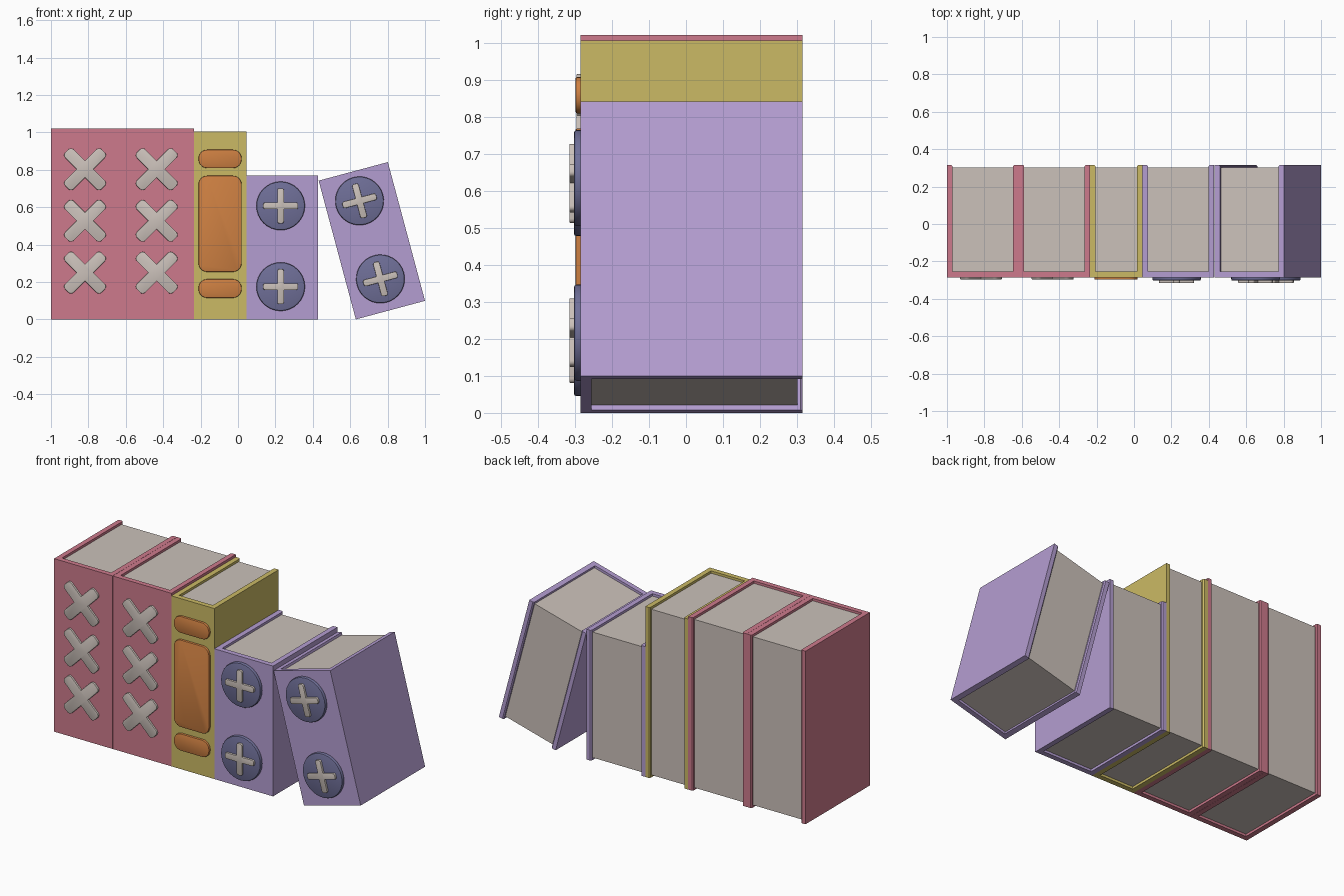
import bpy, bmesh, math
from mathutils import Matrix, Vector

if "Cube" in bpy.data.objects:
    bpy.data.objects.remove(bpy.data.objects["Cube"])


def srgb(r, g, b):
    def lin(c):
        c /= 255
        return c / 12.92 if c <= 0.04045 else ((c + 0.055) / 1.055) ** 2.4
    return (lin(r), lin(g), lin(b), 1)


def material(name, *rgb):
    m = bpy.data.materials.new(name)
    m.diffuse_color = srgb(*rgb)
    m.use_nodes = True
    m.node_tree.nodes["Principled BSDF"].inputs["Base Color"].default_value = m.diffuse_color
    return m


PINK = material("rose cover", 205, 122, 140)
GOLD = material("mustard cover", 203, 186, 101)
LILAC = material("lilac cover", 180, 157, 209)
ORANGE = material("orange label", 206, 128, 66)
SLATE = material("slate disc", 111, 111, 152)
PAPER = material("paper", 203, 193, 186)

FRONT, BACK = -0.285, 0.315    # spine face and rear edge of the covers
T, LIP = 0.03, 0.014           # board thickness, page recess


def prism(name, pts, depth, mat, xf, bevel=0.0, smooth=False):
    """Extrude a flat outline along local +z, bevel the far rim, place with xf."""
    bm = bmesh.new()
    face = bm.faces.new([bm.verts.new((x, y, 0)) for x, y in pts])
    res = bmesh.ops.extrude_face_region(bm, geom=[face], use_keep_orig=True)
    top = [v for v in res["geom"] if isinstance(v, bmesh.types.BMVert)]
    bmesh.ops.translate(bm, verts=top, vec=(0, 0, depth))
    if bevel:
        tops = set(top)
        rim = [e for e in bm.edges if e.verts[0] in tops and e.verts[1] in tops]
        bmesh.ops.bevel(bm, geom=rim, offset=bevel, segments=2, profile=0.5, affect='EDGES')
    bm.transform(xf)
    bmesh.ops.recalc_face_normals(bm, faces=bm.faces)
    me = bpy.data.meshes.new(name)
    bm.to_mesh(me)
    bm.free()
    me.materials.append(mat)
    ob = bpy.data.objects.new(name, me)
    bpy.context.collection.objects.link(ob)
    if smooth:
        bpy.ops.object.select_all(action='DESELECT')
        ob.select_set(True)
        bpy.context.view_layer.objects.active = ob
        bpy.ops.object.shade_smooth_by_angle(angle=math.radians(35))
    return ob


def arc(cx, cy, r, a0, a1, n):
    return [(cx + r * math.cos(math.radians(a0 + (a1 - a0) * i / n)),
             cy + r * math.sin(math.radians(a0 + (a1 - a0) * i / n))) for i in range(n + 1)]


def rounded_rect(hw, hh, r):
    pts = []
    for sx, sy, a in ((1, 1, 0), (-1, 1, 90), (-1, -1, 180), (1, -1, 270)):
        pts += arc(sx * (hw - r), sy * (hh - r), r, a, a + 90, 6)
    return pts


def cross(length, half, r):
    """Plus-shaped outline with rounded arm ends."""
    pts = []
    for q in range(4):
        arm = (arc(length - r, -half + r, r, -90, 0, 4) + arc(length - r, half - r, r, 0, 90, 4)
               + [(half, half)])
        c, s = round(math.cos(q * math.pi / 2)), round(math.sin(q * math.pi / 2))
        pts += [(c * x - s * y, s * x + c * y) for x, y in arm]
    return pts


def on_spine(place, x, z, lift=0.0, turn=0.0):
    """Outline plane facing -y, on the spine of a placed book."""
    return (place @ Matrix.Translation((x, FRONT - lift, z))
            @ Matrix.Rotation(math.pi / 2, 4, 'X') @ Matrix.Rotation(turn, 4, 'Z'))


def book(name, place, w, h, mat):
    c = 0.006
    # cover: spine plus two boards as one U profile
    u = [(0, FRONT), (w, FRONT), (w, BACK), (w - T + c, BACK), (w - T, BACK - c),
         (w - T, FRONT + T), (T, FRONT + T), (T, BACK - c), (T - c, BACK), (0, BACK)]
    prism(name + "_cover", u, h, mat, place)
    # page block, recessed on the three open sides
    y0, y1 = FRONT + T, BACK - LIP
    prism(name + "_pages", [(T, y0), (w - T, y0), (w - T, y1), (T, y1)], h - 2 * LIP, PAPER,
          place @ Matrix.Translation((0, 0, LIP)))


# Two tall rose books with stitched crosses
for i, x in enumerate((-1.0, -0.617)):
    place = Matrix.Translation((x, 0, 0))
    book(f"rose_book_{i + 1}", place, 0.382, 1.02, PINK)
    for j, z in enumerate((0.25, 0.527, 0.803)):
        prism(f"rose_book_{i + 1}_cross_{j + 1}", cross(0.138, 0.032, 0.02), 0.011, PAPER,
              on_spine(place, 0.182, z, 0, math.pi / 4), 0.003, True)

# Mustard book with three labels
place = Matrix.Translation((-0.235, 0, 0))
book("mustard_book", place, 0.28, 1.005, GOLD)
for n, z, hh in (("top", 0.858, 0.049), ("middle", 0.511, 0.257), ("bottom", 0.165, 0.05)):
    prism(f"{n}_label", rounded_rect(0.115, hh, 0.046), 0.013, ORANGE,
          on_spine(place, 0.139, z), 0.004, True)

# Two lilac books with discs, one leaning
lean = Matrix.Translation((0.63, 0, 0)) @ Matrix.Rotation(math.radians(-15), 4, 'Y')
for name, place in (("lilac_book", Matrix.Translation((0.045, 0, 0))), ("leaning_book", lean)):
    book(name, place, 0.383, 0.768, LILAC)
    for j, z in enumerate((0.175, 0.607)):
        prism(f"{name}_disc_{j + 1}", arc(0, 0, 0.13, 0, 348.75, 31), 0.018, SLATE,
              on_spine(place, 0.183, z), 0.008, True)
        prism(f"{name}_plus_{j + 1}", cross(0.094, 0.018, 0.012), 0.012, PAPER,
              on_spine(place, 0.183, z, 0.018), 0.003, True)
